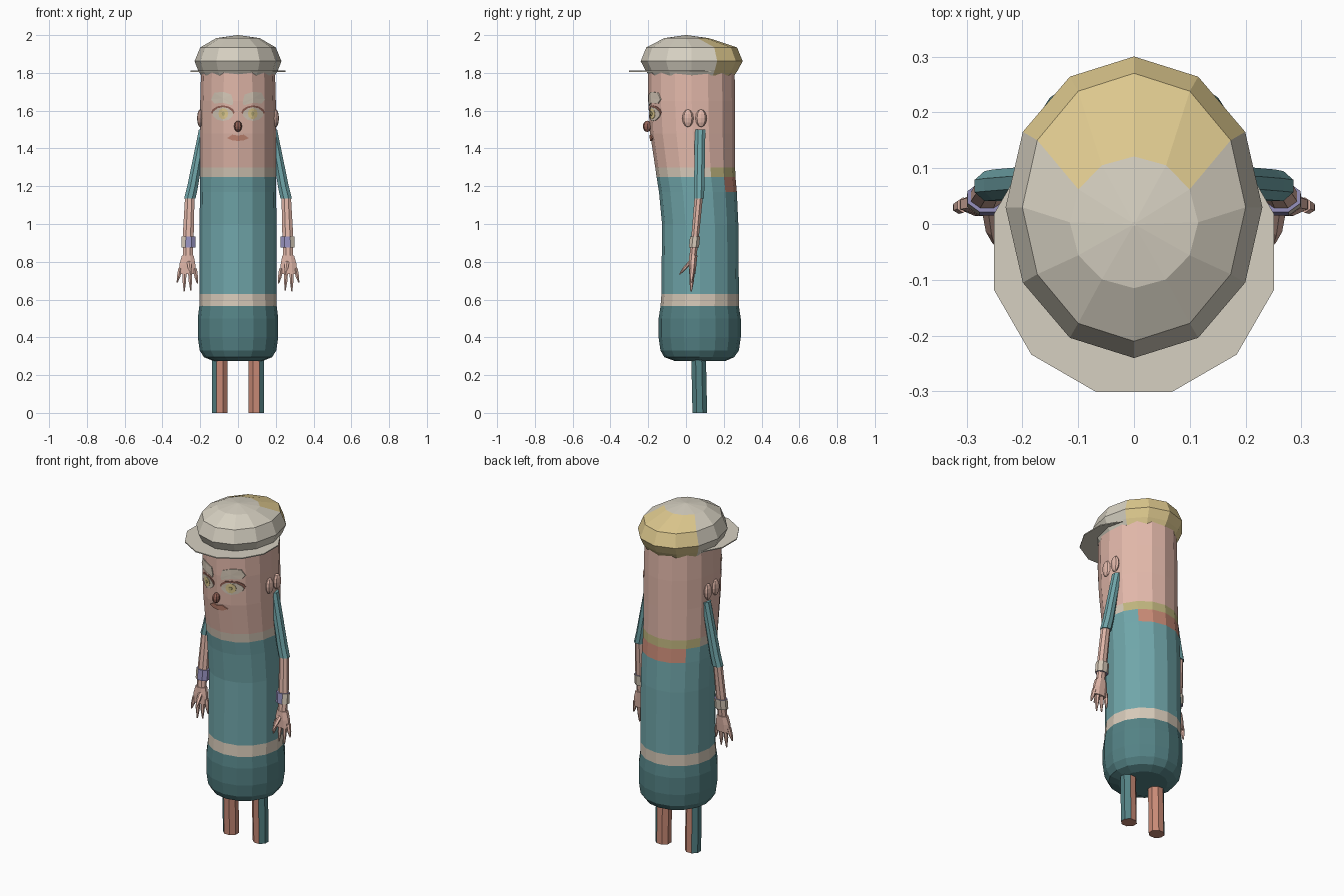
import bpy, bmesh, math
from mathutils import Matrix

if "Cube" in bpy.data.objects:
    bpy.data.objects.remove(bpy.data.objects["Cube"])


def colour(name, r, g, b):
    lin = lambda c: (c / 255 / 12.92) if c < 11 else ((c / 255 + 0.055) / 1.055) ** 2.4
    m = bpy.data.materials.new(name)
    m.diffuse_color = (lin(r), lin(g), lin(b), 1)
    m.use_nodes = True
    m.node_tree.nodes["Principled BSDF"].inputs["Base Color"].default_value = m.diffuse_color
    return m


MATS = [colour("teal", 112, 166, 170), colour("dark teal", 84, 130, 133),
        colour("skin", 226, 184, 170), colour("salmon", 200, 138, 118),
        colour("beige", 214, 201, 184), colour("cap grey", 214, 208, 193),
        colour("gold", 223, 202, 143), colour("olive", 190, 180, 125),
        colour("lavender", 150, 145, 190), colour("brown", 150, 100, 88)]
TEAL, DARK, SKIN, SALMON, BEIGE, GREY, GOLD, OLIVE, LAV, BROWN = range(10)


def finish(name, bm, rule):
    """Turn a bmesh into an object, colouring faces by a number or a rule."""
    bmesh.ops.recalc_face_normals(bm, faces=bm.faces)
    me = bpy.data.meshes.new(name)
    bm.normal_update()
    for f in bm.faces:
        f.material_index = (list(dict.fromkeys(MATS)).index(MATS[rule(f)])
                            if callable(rule) else rule)
    bm.to_mesh(me)
    bm.free()
    for m in MATS:
        me.materials.append(m)
    ob = bpy.data.objects.new(name, me)
    bpy.context.collection.objects.link(ob)
    return ob


def loft(name, rings, n, rule, phase=0.0):
    """Skin level elliptical rings given as (x, y, z, rx, ry)."""
    bm = bmesh.new()
    loops = []
    for x, y, z, rx, ry in rings:
        angles = [phase + 2 * math.pi * i / n for i in range(n)]
        loops.append([bm.verts.new((x + rx * math.sin(a), y - ry * math.cos(a), z))
                      for a in angles])
    for a, b in zip(loops, loops[1:]):
        for i in range(n):
            j = (i + 1) % n
            bm.faces.new((a[i], a[j], b[j], b[i]))
    bm.faces.new(loops[0])
    bm.faces.new(loops[-1])
    return finish(name, bm, rule)


def ball(name, pos, size, mat):
    bm = bmesh.new()
    bmesh.ops.create_uvsphere(bm, u_segments=8, v_segments=6, radius=1,
                              matrix=Matrix.Translation(pos) @ Matrix.Diagonal((*size, 1)))
    return finish(name, bm, mat)


# Body: rounded base, long trunk and head in one column (z, half width, front y, back y)
PROFILE = [(.275, .13, -.06, .21), (.295, .18, -.115, .255), (.33, .203, -.135, .28),
           (.40, .213, -.145, .29), (.50, .213, -.145, .29), (.565, .205, -.135, .28),
           (.63, .203, -.13, .28), (1.0, .203, -.127, .277), (1.17, .202, -.143, .269),
           (1.25, .20, -.156, .262), (1.30, .20, -.163, .26), (1.48, .20, -.19, .26),
           (1.65, .20, -.20, .26), (1.83, .195, -.20, .257)]


def body_rule(f):
    c = f.calc_center_median()
    if c.z < .565:
        return DARK
    if c.z < .63:
        return BEIGE
    if c.z < 1.17:
        return TEAL
    if c.z < 1.25:
        return SALMON if c.y > .18 else TEAL
    if c.z < 1.30:
        return OLIVE if c.y > .13 else BEIGE
    return SKIN


loft("body", [(0, (a + b) / 2, z, rx, (b - a) / 2) for z, rx, a, b in PROFILE], 16, body_rule)


# Cap: faceted dome, grey in front and gold behind, over a thin round brim
def cap_rule(f):
    c = f.calc_center_median()
    return GOLD if c.y > .1 and c.z < 1.975 else GREY


loft("cap", [(0, .03, 1.785, .195, .225), (0, .03, 1.815, .212, .245), (0, .03, 1.862, .23, .27),
             (0, .03, 1.935, .20, .24), (0, .003, 1.984, .115, .118), (0, 0, 2.0, .004, .004)],
     12, cap_rule)
loft("cap_brim", [(0, -.05, 1.806, .26, .26), (0, -.05, 1.812, .26, .26)], 12, GREY, math.pi / 12)


def front_y(x, z):
    """Depth of the faceted head front at x, z."""
    for (z0, r0, a0, b0), (z1, r1, a1, b1) in zip(PROFILE, PROFILE[1:]):
        if z0 <= z <= z1:
            t = (z - z0) / (z1 - z0)
            rx, a, b = r0 + t * (r1 - r0), a0 + t * (a1 - a0), b0 + t * (b1 - b0)
            break
    step = math.pi / 8
    k = int(math.asin(min(abs(x) / rx, .999)) / step)
    s0, s1 = math.sin(k * step), math.sin((k + 1) * step)
    t = (abs(x) / rx - s0) / (s1 - s0)
    cosine = math.cos(k * step) * (1 - t) + math.cos((k + 1) * step) * t
    return (a + b) / 2 - (b - a) / 2 * cosine


def plate(name, centre, outline, lift, mat):
    """Thin plate that follows the face, fanned around its centre."""
    bm = bmesh.new()
    point = lambda p, d: bm.verts.new((p[0], front_y(*p) - d, p[1]))
    front = [point(p, lift) for p in outline]
    back = [point(p, -.002) for p in outline]
    cf, cb = point(centre, lift), point(centre, -.002)
    for i in range(len(outline)):
        j = (i + 1) % len(outline)
        bm.faces.new((cf, front[i], front[j]))
        bm.faces.new((cb, back[j], back[i]))
        bm.faces.new((front[i], back[i], back[j], front[j]))
    return finish(name, bm, mat)


def oval(cx, cz, rx, rz, n=12, power=1.0):
    pts = []
    for i in range(n):
        a = 2 * math.pi * i / n
        s = math.sin(a)
        pts.append((cx + rx * math.cos(a), cz + rz * math.copysign(abs(s) ** power, s)))
    return pts


# Mouth and nose
plate("mouth", (0, 1.457), [(-.057, 1.455), (-.03, 1.473), (0, 1.468), (.03, 1.473),
                            (.057, 1.455), (.03, 1.442), (0, 1.44), (-.03, 1.442)], .006, SALMON)
ball("nose", (0, -.205, 1.517), (.021, .024, .03), BROWN)

BROW = [(.025, 1.645), (.035, 1.685), (.08, 1.70), (.125, 1.695), (.143, 1.66),
        (.125, 1.637), (.08, 1.642), (.03, 1.628)]

for s, side in ((-1, "left"), (1, "right")):
    # Brows and layered eyes
    plate(side + "_brow", (s * .08, 1.665), [(s * x, z) for x, z in BROW], .006, BEIGE)
    plate(side + "_lash", (s * .08, 1.592), oval(s * .08, 1.592, .062, .036, 12, 1.2), .003, BROWN)
    plate(side + "_eye", (s * .08, 1.582), oval(s * .08, 1.582, .056, .037, 12, 1.3), .005, BEIGE)
    plate(side + "_iris", (s * .078, 1.584), oval(s * .078, 1.584, .026, .029, 10), .007, GOLD)
    plate(side + "_pupil", (s * .078, 1.584), oval(s * .078, 1.584, .009, .011, 8), .009, OLIVE)

    # Paired ear lobes
    for i, y in enumerate((.01, .08)):
        ball(f"{side}_ear_{i}", (s * .20, y, 1.56), (.017, .03, .047), SKIN)

    # Legs, teal outside and salmon inside
    loft(side + "_leg", [(s * .097, .073, 0, .045, .042), (s * .097, .066, .33, .045, .042)], 8,
         lambda f: DARK if f.normal.x * s > .1 else SALMON, math.pi / 8)

    # Sleeve and forearm
    loft(side + "_sleeve", [(s * .255, .068, 1.135, .033, .029), (s * .24, .07, 1.2, .031, .030),
                            (s * .185, .075, 1.50, .024, .030)], 8, TEAL, math.pi / 8)
    loft(side + "_forearm", [(s * .265, .035, .81, .027, .02), (s * .263, .05, .95, .031, .022),
                             (s * .255, .068, 1.15, .027, .024)], 8, SKIN, math.pi / 8)
    # Bracelet, lavender towards the body and front
    loft(side + "_bracelet", [(s * .262, .042, .875, .040, .029), (s * .261, .048, .935, .040, .029)],
         8, lambda f: LAV if f.normal.x * s < .1 and f.normal.y < .5 else BEIGE, math.pi / 8)

    # Hand: palm, four spread fingers and a forward thumb
    loft(side + "_palm", [(s * .27, .033, .735, .046, .018), (s * .268, .035, .785, .046, .022),
                          (s * .266, .038, .832, .034, .024)], 8, SKIN, math.pi / 8)
    fingers = [(.228, .215, .685), (.255, .25, .648), (.283, .285, .642), (.306, .322, .69)]
    for i, (x0, x1, z1) in enumerate(fingers):
        loft(f"{side}_finger_{i}", [(s * x1, .027, z1, .003, .004),
                                    (s * (x0 + x1) / 2, .03, (z1 + .755) / 2, .011, .012),
                                    (s * x0, .034, .765, .012, .014)], 6, SKIN)
    loft(side + "_thumb", [(s * .25, -.033, .733, .004, .004), (s * .255, -.008, .765, .012, .012),
                           (s * .26, .03, .805, .014, .015)], 6, SKIN)
